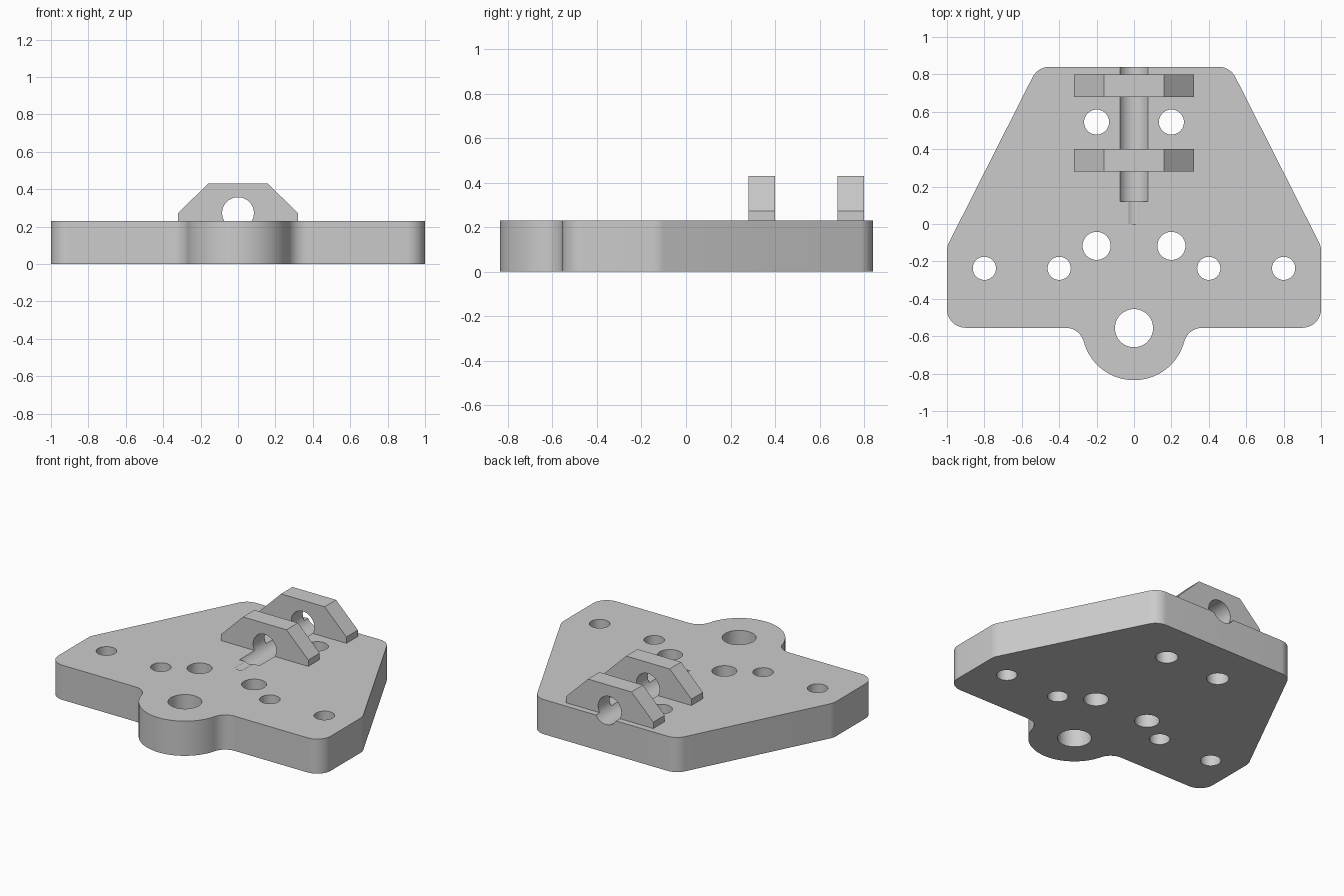
import bpy, bmesh, math
from mathutils import Matrix

THICK = 0.23          # plate thickness
BORE_Z = 0.272        # height of the bore axis

cube = bpy.data.objects.get("Cube")
if cube:
    bpy.data.objects.remove(cube, do_unlink=True)

grey = bpy.data.materials.new("light grey")
grey.use_nodes = True
grey.diffuse_color = (0.6, 0.6, 0.6, 1)
grey.node_tree.nodes["Principled BSDF"].inputs["Base Color"].default_value = (0.6, 0.6, 0.6, 1)


def arc(cx, cy, r, start, end, steps=10):
    angles = [math.radians(start + (end - start) * i / steps) for i in range(steps + 1)]
    return [(cx + r * math.cos(a), cy + r * math.sin(a)) for a in angles]


def to_object(name, bm):
    bmesh.ops.recalc_face_normals(bm, faces=bm.faces)
    mesh = bpy.data.meshes.new(name)
    bm.to_mesh(mesh)
    bm.free()
    mesh.materials.append(grey)
    obj = bpy.data.objects.new(name, mesh)
    bpy.context.collection.objects.link(obj)
    return obj


def prism(name, points, direction):
    """Extrude a closed outline of 3D points along a direction."""
    bm = bmesh.new()
    face = bm.faces.new([bm.verts.new(p) for p in points])
    result = bmesh.ops.extrude_face_region(bm, geom=[face], use_keep_orig=True)
    verts = [g for g in result["geom"] if isinstance(g, bmesh.types.BMVert)]
    bmesh.ops.translate(bm, verts=verts, vec=direction)
    return to_object(name, bm)


def rod(name, radius, y0, y1):
    """Cylinder lying along y on the bore axis."""
    bm = bmesh.new()
    place = Matrix.Translation((0, (y0 + y1) / 2, BORE_Z)) @ Matrix.Rotation(math.pi / 2, 4, "X")
    bmesh.ops.create_cone(bm, cap_ends=True, segments=64, radius1=radius,
                          radius2=radius, depth=y1 - y0, matrix=place)
    return to_object(name, bm)


def cut(obj, cutter):
    mod = obj.modifiers.new("cut", "BOOLEAN")
    mod.operation = "DIFFERENCE"
    mod.solver = "EXACT"
    mod.object = cutter
    select(obj)
    bpy.ops.object.modifier_apply(modifier=mod.name)


def select(obj):
    bpy.ops.object.select_all(action="DESELECT")
    obj.select_set(True)
    bpy.context.view_layer.objects.active = obj


# Base plate: right half of the outline as tangent arcs, then mirrored
slope = math.degrees(math.atan(0.506))
half = arc(0, -0.557, 0.278, -90, -15, 24)
half += arc(0.365, -0.655, 0.1, 165, 90)
half += arc(0.9, -0.455, 0.1, -90, 0)
half += arc(0.9, -0.144, 0.1, 0, slope, 5)
half += arc(0.453, 0.74, 0.1, slope, 90)
outline = half + [(-x, y) for x, y in reversed(half[1:])]
plate = prism("base_plate", [(x, y, 0) for x, y in outline], (0, 0, THICK))

# Through holes in the plate
bm = bmesh.new()
pairs = [(0.2, 0.545, 0.067), (0.2, -0.117, 0.075),
         (0.4, -0.237, 0.062), (0.8, -0.237, 0.062)]
holes = [(0, -0.557, 0.102)]
for x, y, r in pairs:
    holes += [(x, y, r), (-x, y, r)]
for x, y, r in holes:
    bmesh.ops.create_cone(bm, cap_ends=True, segments=48, radius1=r, radius2=r,
                          depth=1, matrix=Matrix.Translation((x, y, 0)))
hole_cutter = to_object("hole_cutter", bm)

# Lugs standing on the plate
profile = [(-0.32, THICK), (0.32, THICK), (0.32, 0.272),
           (0.16, 0.43), (-0.16, 0.43), (-0.32, 0.272)]
lugs = [prism(name, [(x, y, z) for x, z in profile], (0, 0.12, 0))
        for name, y in (("front_lug", 0.28), ("back_lug", 0.68))]

# Bore through the lugs, leaving a stepped groove in the plate
bore_cutter = rod("bore_cutter", 0.085, 0.12, 1.0)
tip_cutter = rod("tip_cutter", 0.051, 0.0, 0.2)
for cutter in (hole_cutter, bore_cutter, tip_cutter):
    cut(plate, cutter)
for lug in lugs:
    cut(lug, bore_cutter)
for cutter in (hole_cutter, bore_cutter, tip_cutter):
    bpy.data.objects.remove(cutter, do_unlink=True)

# Smooth the curved walls and keep the rims sharp
for obj in [plate] + lugs:
    select(obj)
    bpy.ops.object.shade_smooth_by_angle(angle=math.radians(25))
